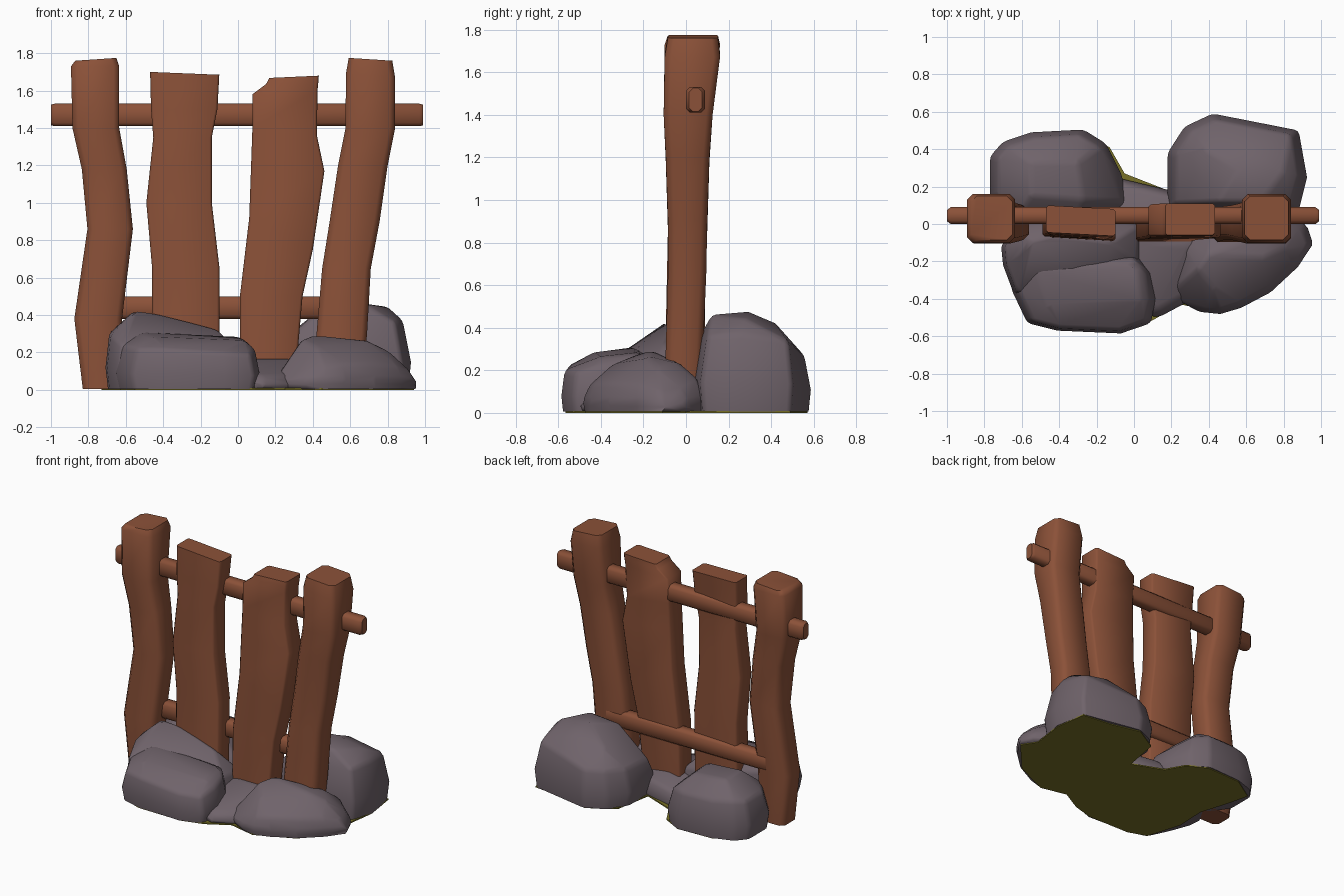
import bpy, bmesh, math


def material(name, rgb):
    m = bpy.data.materials.new(name)
    m.diffuse_color = (*rgb, 1)
    return m


WOOD = material("brown_wood", (0.26, 0.083, 0.04))
STONE = material("grey_stone", (0.160, 0.125, 0.145))
EARTH = material("olive_earth", (0.19, 0.165, 0.02))


def finish(name, bm, mat, angle):
    bmesh.ops.recalc_face_normals(bm, faces=bm.faces[:])
    me = bpy.data.meshes.new(name)
    bm.to_mesh(me)
    bm.free()
    ob = bpy.data.objects.new(name, me)
    bpy.context.collection.objects.link(ob)
    me.materials.append(mat)
    if angle:
        bpy.ops.object.select_all(action='DESELECT')
        ob.select_set(True)
        bpy.context.view_layer.objects.active = ob
        bpy.ops.object.shade_smooth_by_angle(angle=math.radians(angle))
    return ob


def timber(name, rows, c, skew=0.0):
    """Loft of chamfered rectangles; row = z left, z right, x0, x1, y0, y1."""
    bm = bmesh.new()
    rings = []
    for zl, zr, x0, x1, y0, y1 in rows:
        pts = [(x0 + c, y0), (x1 - c, y0), (x1, y0 + c), (x1, y1 - c),
               (x1 - c, y1), (x0 + c, y1), (x0, y1 - c), (x0, y0 + c)]
        ring = []
        for x, y in pts:
            t = (x - x0) / (x1 - x0)
            ring.append(bm.verts.new((x, y + skew * (t - 0.5), zl + (zr - zl) * t)))
        rings.append(ring)
    for a, b in zip(rings, rings[1:]):
        for i in range(8):
            j = (i + 1) % 8
            bm.faces.new((a[i], a[j], b[j], b[i]))
    bm.faces.new(rings[0])
    bm.faces.new(rings[-1])
    return finish(name, bm, WOOD, 50)


def rail(name, x0, x1, z0, z1, y0, y1, c=0.018):
    """Chamfered bar along x with narrowed ends."""
    bm = bmesh.new()
    rings = []
    for x, s in ((x0, 0.015), (x0 + 0.02, 0), (x1 - 0.02, 0), (x1, 0.015)):
        a, b, d, e = y0 + s, y1 - s, z0 + s * 0.3, z1 - s * 0.3
        rings.append([bm.verts.new((x, y, z)) for y, z in (
            (a + c, d), (b - c, d), (b, d + c), (b, e - c),
            (b - c, e), (a + c, e), (a, e - c), (a, d + c))])
    for p, q in zip(rings, rings[1:]):
        for i in range(8):
            j = (i + 1) % 8
            bm.faces.new((p[i], p[j], q[j], q[i]))
    bm.faces.new(rings[0])
    bm.faces.new(rings[-1])
    return finish(name, bm, WOOD, 50)


def rock(name, outline, tops, inset=0.88):
    """Hull of a footprint (x, y, shoulder height) and a few crown points."""
    cx = sum(p[0] for p in outline) / len(outline)
    cy = sum(p[1] for p in outline) / len(outline)
    bm = bmesh.new()
    for x, y, h in outline:
        for z, s in ((0.006, 0.96), (h * 0.4, 1.0), (h, inset)):
            bm.verts.new((cx + (x - cx) * s, cy + (y - cy) * s, z))
    for p in tops:
        bm.verts.new(p)
    res = bmesh.ops.convex_hull(bm, input=bm.verts[:])
    loose = [v for v in bm.verts if not v.link_faces]
    bmesh.ops.delete(bm, geom=loose, context='VERTS')
    bmesh.ops.dissolve_limit(bm, angle_limit=math.radians(4),
                             verts=bm.verts[:], edges=bm.edges[:])
    bmesh.ops.bevel(bm, geom=[e for e in bm.edges if e.calc_face_angle(0) > 0.45
                              and max(v.co.z for v in e.verts) > 0.05],
                    offset=0.022, segments=2, profile=0.5, affect='EDGES', clamp_overlap=True)
    return finish(name, bm, STONE, 70)


# End posts
timber("left_post", [
    (0.006, 0.006, -0.83, -0.62, -0.10, 0.07), (0.38, 0.38, -0.875, -0.62, -0.095, 0.085),
    (0.86, 0.86, -0.805, -0.562, -0.085, 0.10), (1.18, 1.18, -0.835, -0.595, -0.095, 0.11),
    (1.40, 1.40, -0.885, -0.635, -0.105, 0.125), (1.73, 1.73, -0.893, -0.635, -0.10, 0.16),
    (1.76, 1.775, -0.87, -0.65, -0.085, 0.15)], 0.03)
timber("right_post", [
    (0.006, 0.006, 0.41, 0.66, -0.10, 0.07), (0.30, 0.30, 0.42, 0.69, -0.095, 0.08),
    (0.65, 0.65, 0.45, 0.71, -0.085, 0.095), (0.90, 0.90, 0.49, 0.757, -0.085, 0.10),
    (1.20, 1.20, 0.535, 0.80, -0.095, 0.11), (1.40, 1.40, 0.575, 0.84, -0.105, 0.125),
    (1.69, 1.67, 0.577, 0.84, -0.10, 0.16), (1.775, 1.76, 0.592, 0.825, -0.085, 0.15)], 0.03)

# Planks between the posts
timber("left_plank", [
    (0.10, 0.10, -0.46, -0.10, -0.085, 0.06), (0.66, 0.66, -0.46, -0.10, -0.075, 0.07),
    (1.0, 1.0, -0.49, -0.14, -0.075, 0.07), (1.35, 1.35, -0.453, -0.14, -0.07, 0.075),
    (1.50, 1.50, -0.465, -0.11, -0.065, 0.075), (1.70, 1.685, -0.47, -0.10, -0.055, 0.09)],
    0.012, -0.02)
timber("right_plank", [
    (0.10, 0.10, 0.01, 0.31, -0.095, 0.06), (0.50, 0.50, 0.01, 0.345, -0.085, 0.075),
    (0.92, 0.75, 0.06, 0.40, -0.08, 0.08), (1.20, 1.17, 0.07, 0.462, -0.075, 0.085),
    (1.40, 1.36, 0.077, 0.422, -0.07, 0.09), (1.58, 1.60, 0.077, 0.425, -0.065, 0.105),
    (1.635, 1.65, 0.15, 0.43, -0.065, 0.11), (1.668, 1.68, 0.168, 0.432, -0.06, 0.11)],
    0.012)

# Cross rails
rail("upper_rail", -1.0, 0.99, 1.41, 1.53, 0.0, 0.09)
rail("lower_rail", -0.72, 0.60, 0.38, 0.50, 0.0, 0.09)

# Boulders around the base
rock("back_left_rock", [
    (-0.77, 0.14, 0.27), (-0.77, 0.36, 0.27), (-0.70, 0.44, 0.28), (-0.55, 0.49, 0.27),
    (-0.27, 0.505, 0.27), (-0.15, 0.43, 0.25), (-0.06, 0.25, 0.18), (-0.03, 0.10, 0.18),
    (-0.30, -0.02, 0.26), (-0.66, 0.0, 0.27)],
    [(-0.55, 0.15, 0.38), (-0.55, 0.33, 0.38), (-0.30, 0.33, 0.36), (-0.27, 0.13, 0.35)])
rock("back_right_rock", [
    (0.18, 0.08, 0.24), (0.18, 0.38, 0.26), (0.27, 0.52, 0.27), (0.42, 0.59, 0.27),
    (0.64, 0.525, 0.32), (0.88, 0.50, 0.34), (0.925, 0.25, 0.37), (0.88, 0.07, 0.36),
    (0.60, 0.03, 0.36)],
    [(0.68, 0.12, 0.46), (0.80, 0.28, 0.445), (0.56, 0.29, 0.48), (0.45, 0.12, 0.44),
     (0.60, 0.42, 0.42), (0.38, 0.40, 0.38)])
rock("middle_left_rock", [
    (-0.71, -0.12, 0.30), (-0.70, -0.22, 0.29), (-0.64, -0.38, 0.24), (-0.15, -0.36, 0.20),
    (0.04, -0.20, 0.20), (0.05, 0.0, 0.18), (-0.30, 0.08, 0.26), (-0.64, 0.0, 0.32)],
    [(-0.55, -0.09, 0.43), (-0.61, -0.15, 0.37), (-0.42, -0.06, 0.40), (-0.12, -0.10, 0.33),
     (-0.57, -0.22, 0.33)], 0.94)
rock("front_left_rock", [
    (-0.66, -0.34, 0.24), (-0.57, -0.53, 0.22), (-0.41, -0.57, 0.22), (-0.07, -0.585, 0.20),
    (0.09, -0.53, 0.19), (0.115, -0.40, 0.22), (0.09, -0.26, 0.24), (0.02, -0.16, 0.24),
    (-0.52, -0.17, 0.28)],
    [(-0.52, -0.24, 0.31), (0.01, -0.21, 0.285), (0.03, -0.40, 0.265), (-0.46, -0.43, 0.285)],
    0.92)
rock("front_right_rock", [
    (0.18, -0.38, 0.08), (0.36, -0.475, 0.12), (0.46, -0.485, 0.13), (0.56, -0.455, 0.14),
    (0.74, -0.36, 0.14), (0.88, -0.23, 0.13), (0.965, -0.11, 0.10), (0.92, 0.0, 0.12),
    (0.80, 0.09, 0.16), (0.40, 0.08, 0.16), (0.22, -0.10, 0.12)],
    [(0.34, -0.24, 0.27), (0.40, -0.16, 0.295), (0.69, -0.18, 0.265), (0.72, -0.04, 0.24),
     (0.80, -0.13, 0.21), (0.42, -0.34, 0.23)])
rock("centre_rock", [
    (-0.05, -0.46, 0.09), (0.13, -0.50, 0.08), (0.28, -0.42, 0.08), (0.42, -0.10, 0.14),
    (0.30, 0.16, 0.12), (0.12, 0.19, 0.10), (-0.08, 0.25, 0.10), (-0.15, 0.0, 0.13)],
    [(0.08, -0.12, 0.165), (0.28, -0.12, 0.165), (0.10, 0.05, 0.16)])

# Thin flat earth underside
bm = bmesh.new()
low = bm.faces.new([bm.verts.new((x, y, 0)) for x, y in (
    (-0.69, 0.20), (-0.62, -0.02), (-0.63, -0.25), (-0.55, -0.51), (-0.41, -0.56),
    (-0.07, -0.565), (0.09, -0.52), (0.25, -0.43), (0.45, -0.475), (0.72, -0.355),
    (0.94, -0.11), (0.87, 0.0), (0.905, 0.25), (0.87, 0.49), (0.64, 0.515), (0.42, 0.57),
    (0.23, 0.46), (0.18, 0.18), (-0.05, 0.27), (-0.13, 0.41), (-0.27, 0.485),
    (-0.55, 0.475), (-0.73, 0.36))])
ext = bmesh.ops.extrude_face_region(bm, geom=[low])
for v in ext["geom"]:
    if isinstance(v, bmesh.types.BMVert):
        v.co.z = 0.009
if low.is_valid and not any(f is not low and len(f.verts) == 23 and f.calc_center_median().z < 0.001
                            for f in bm.faces):
    pass
finish("earth_base", bm, EARTH, 0)
